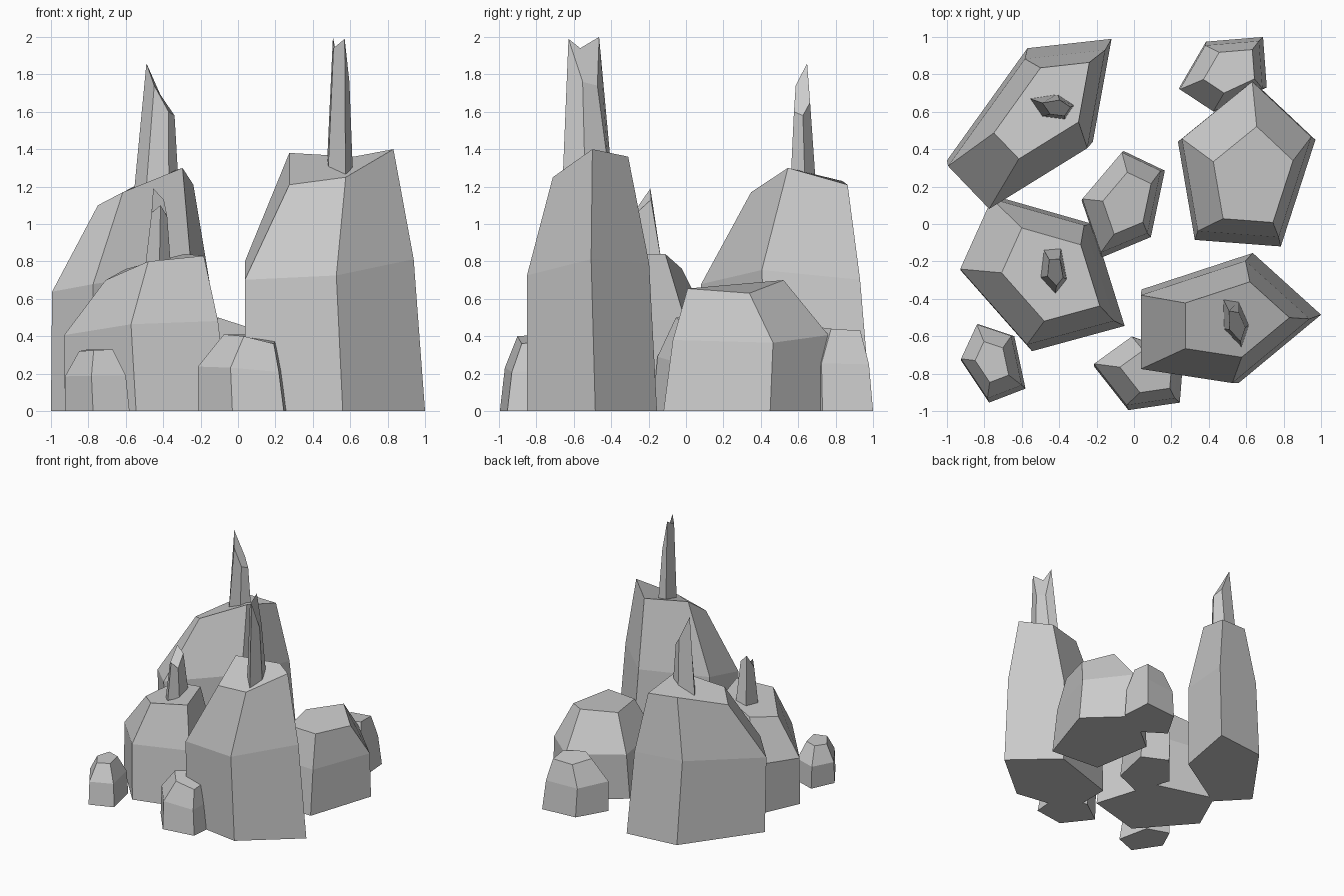
import bpy


def loft(name, rings):
    """Flat-faced solid through equal-length rings, capped at both ends."""
    n = len(rings[0])
    verts = [v for ring in rings for v in ring]
    faces = [tuple(reversed(range(n))),
             tuple(range(len(verts) - n, len(verts)))]
    for k in range(len(rings) - 1):
        for i in range(n):
            j = (i + 1) % n
            faces.append((k * n + i, k * n + j, (k + 1) * n + j, (k + 1) * n + i))
    mesh = bpy.data.meshes.new(name)
    mesh.from_pydata(verts, [], faces)
    mesh.update()
    obj = bpy.data.objects.new(name, mesh)
    bpy.context.collection.objects.link(obj)
    return obj


def ring(outline, scale, shift, heights):
    """Outline scaled about its own centre, moved and given vertex heights."""
    cx = sum(p[0] for p in outline) / len(outline)
    cy = sum(p[1] for p in outline) / len(outline)
    return [(cx + (x - cx) * scale + shift[0], cy + (y - cy) * scale + shift[1], z)
            for (x, y), z in zip(outline, heights)]


def rock(name, outline, top_z, top_shift, mid_shift, top_scale=0.58, mid_scale=0.94):
    outline = outline[::-1]
    top_z = top_z[::-1]
    loft(name, [ring(outline, 1, (0, 0), [0] * 5),
                ring(outline, mid_scale, mid_shift, [z * 0.58 for z in top_z]),
                ring(outline, top_scale, top_shift, top_z)])


def spire(name, outline, base_z, top_z, shift, scale):
    loft(name, [ring(outline, 1, (0, 0), base_z), ring(outline, scale, shift, top_z)])


# Large boulders (outlines run clockwise seen from above)
rock("back_left_boulder",
     [(-1.0, .34), (-.57, .94), (-.12, .99), (-.22, .44), (-.77, .10)],
     [1.10, 1.23, 1.21, 1.30, 1.17], (.056, .054), (-.015, -.04), mid_scale=.955)
rock("front_left_boulder",
     [(-.925, -.25), (-.745, .15), (-.22, 0), (-.05, -.545), (-.545, -.68)],
     [.70, .76, .84, .83, .80], (.046, -.005), (-.03, .01), .6)
rock("front_right_boulder",
     [(.04, -.35), (.635, -.155), (1.0, -.485), (.56, -.85), (.04, -.77)],
     [1.38, 1.36, 1.40, 1.25, 1.21], (.06, 0), (-.028, -.02))
rock("back_right_boulder",
     [(.235, .44), (.635, .765), (.97, .45), (.785, -.12), (.325, -.085)],
     [.66, .70, .63, .655, .65], (.04, -.044), (0, .025))

# Small stones
rock("back_stone",
     [(.24, .725), (.385, .975), (.69, 1.0), (.71, .73), (.43, .60)],
     [.44, .42, .43, .44, .45], (.026, .014), (-.01, -.01))
rock("centre_stone",
     [(-.28, .125), (-.055, .39), (.165, .285), (.09, -.07), (-.175, -.18)],
     [.50, .47, .44, .45, .50], (.017, .004), (-.01, .01))
rock("front_stone",
     [(-.215, -.76), (0, -.605), (.265, -.70), (.245, -.955), (-.03, -.995)],
     [.41, .41, .38, .36, .40], (.027, .013), (-.015, .015))
rock("corner_stone",
     [(-.925, -.73), (-.835, -.535), (-.64, -.60), (-.58, -.88), (-.775, -.955)],
     [.32, .33, .33, .33, .325], (-.008, .005), (-.01, .01), .52)

# Jagged spires on three of the boulders (outlines counter-clockwise)
spire("back_left_spire",
      [(-.555, .67), (-.49, .575), (-.37, .56), (-.32, .635), (-.41, .695)],
      [1.18, 1.2, 1.24, 1.25, 1.2], [1.86, 1.74, 1.60, 1.58, 1.65], (.02, -.007), .64)
spire("front_left_spire",
      [(-.485, -.135), (-.5, -.285), (-.42, -.37), (-.36, -.295), (-.39, -.13)],
      [.74, .74, .78, .79, .79], [1.19, 1.06, 1.10, 1.04, 1.13], (.01, -.012), .6)
spire("front_right_spire",
      [(.475, -.40), (.48, -.56), (.575, -.66), (.615, -.54), (.56, -.415)],
      [1.3, 1.24, 1.22, 1.25, 1.3], [2.0, 1.94, 1.99, 1.76, 1.74], (.008, -.022), .63)
